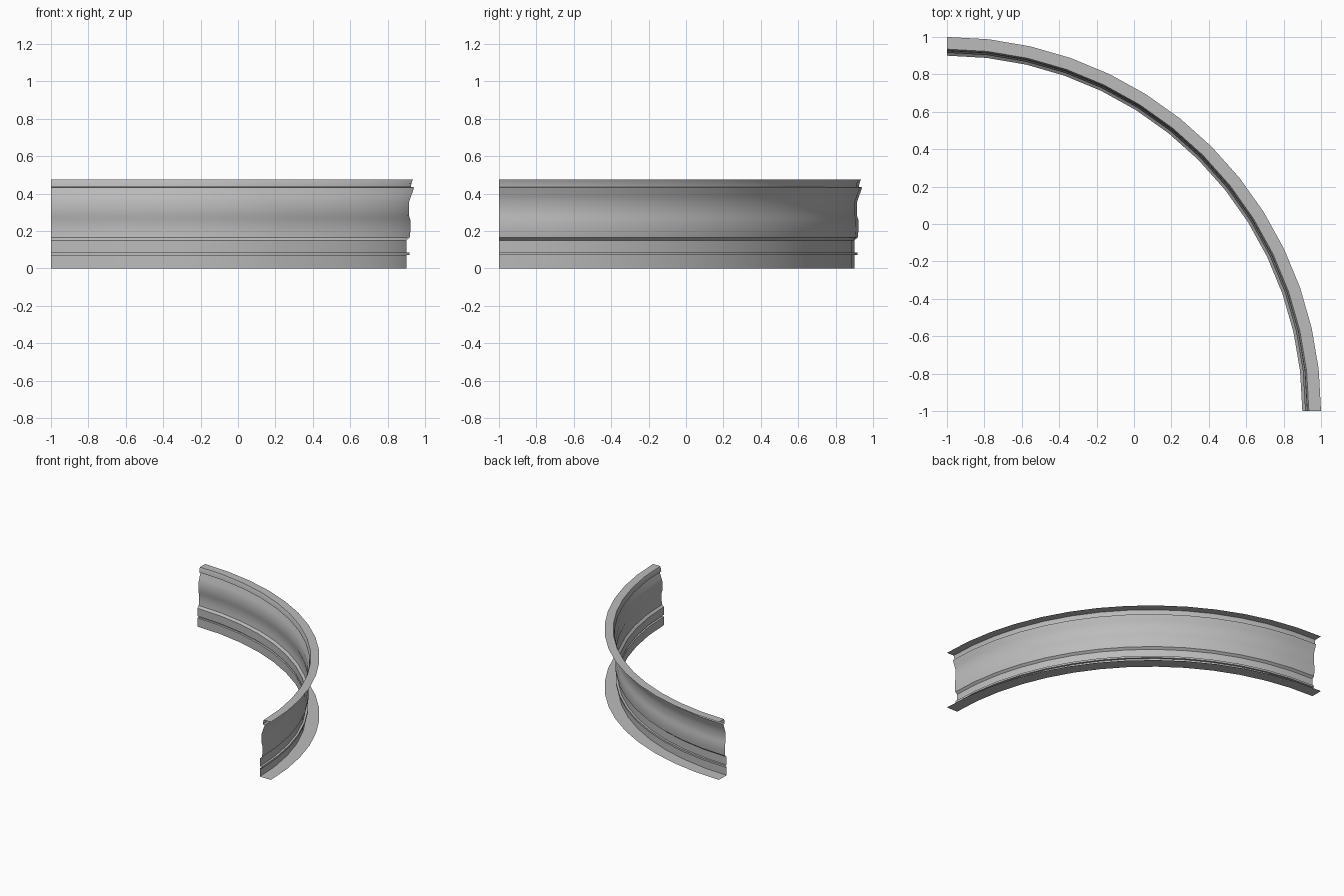
import bpy
import bmesh
import math
from mathutils import Vector

cube = bpy.data.objects.get("Cube")
if cube:
    bpy.data.objects.remove(cube, do_unlink=True)

grey = bpy.data.materials.new("plain_grey")
grey.use_nodes = True
colour = (0.5, 0.5, 0.5, 1)
grey.diffuse_color = colour
grey.node_tree.nodes["Principled BSDF"].inputs["Base Color"].default_value = colour

CENTRE = Vector((-1, -1, 0))
SEGMENTS = 14
TOP = 0.475


def sweep(name, profile):
    """Spin an open (radius, height) profile through a quarter turn."""
    bm = bmesh.new()
    verts = [bm.verts.new(CENTRE + Vector((r, 0, z))) for r, z in profile]
    edges = [bm.edges.new(pair) for pair in zip(verts, verts[1:])]
    bmesh.ops.spin(bm, geom=verts + edges, cent=CENTRE, axis=(0, 0, 1),
                   angle=math.pi / 2, steps=SEGMENTS)
    bm.normal_update()
    # Face the moulding inward and the flanges upward
    inward = Vector((-1, -1, 1))
    if sum(f.normal.dot(inward) * f.calc_area() for f in bm.faces) < 0:
        bmesh.ops.reverse_faces(bm, faces=bm.faces[:])
    mesh = bpy.data.meshes.new(name)
    bm.to_mesh(mesh)
    bm.free()
    mesh.materials.append(grey)
    obj = bpy.data.objects.new(name, mesh)
    bpy.context.collection.objects.link(obj)
    bpy.ops.object.select_all(action="DESELECT")
    obj.select_set(True)
    bpy.context.view_layer.objects.active = obj
    bpy.ops.object.shade_smooth_by_angle(angle=math.radians(30))
    return obj


# Plain base strip, recessed groove, and stepped moulding above it
sweep("moulded_wall", [
    (1.90, 0), (1.90, 0.07), (1.917, 0.07), (1.917, 0.085), (1.90, 0.085),
    (1.90, 0.15), (1.918, 0.165), (1.922, 0.2), (1.921, 0.262),
    (1.915, 0.28), (1.915, 0.355), (1.925, 0.385), (1.942, 0.433),
    (1.925, 0.435), (1.927, 0.455), (1.935, TOP),
])

# Thin flat flanges reaching outward
sweep("top_flange", [(1.935, TOP), (2, TOP)])
sweep("bottom_flange", [(1.90, 0), (2, 0)])
